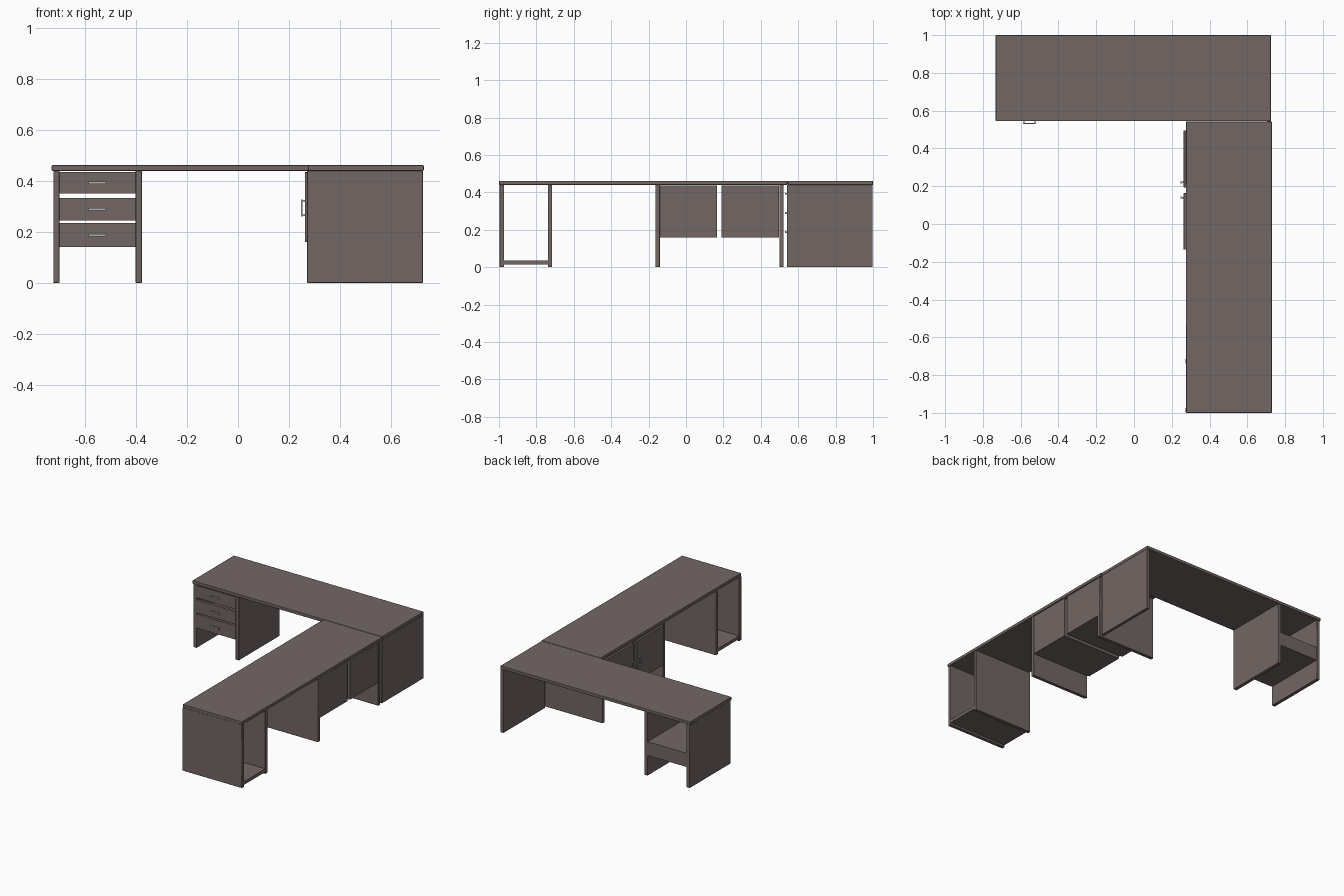
import bpy

if "Cube" in bpy.data.objects:
    bpy.data.objects.remove(bpy.data.objects["Cube"])

def material(name, rgb):
    m = bpy.data.materials.new(name)
    m.diffuse_color = (*rgb, 1)
    m.use_nodes = True
    m.node_tree.nodes["Principled BSDF"].inputs["Base Color"].default_value = m.diffuse_color
    return m

WOOD = material("dark_wood", (0.17, 0.135, 0.13))
METAL = material("pale_metal", (0.45, 0.47, 0.46))

def box(name, x, y, z, mat=WOOD, bevel=0.0):
    """Box from (min, max) ranges on each axis."""
    bpy.ops.mesh.primitive_cube_add(size=1, location=[(a + b) / 2 for a, b in (x, y, z)])
    ob = bpy.context.object
    ob.name = name
    ob.scale = [b - a for a, b in (x, y, z)]
    bpy.ops.object.transform_apply(location=False, rotation=False, scale=True)
    ob.data.materials.append(mat)
    if bevel:
        mod = ob.modifiers.new("edge", 'BEVEL')
        mod.width = bevel
        mod.segments = 2
        bpy.ops.object.shade_smooth_by_angle()
    return ob

H = 0.44            # underside of the worktops
X0, X1 = 0.275, 0.727

# L-shaped worktops
box("back_worktop", (-0.732, 0.725), (0.544, 1.0), (H, 0.462), bevel=0.003)
box("side_worktop", (X0, 0.73), (-1.0, 0.542), (H, 0.462), bevel=0.003)

# Corner end panel
box("corner_panel", (0.703, 0.725), (0.54, 0.997), (0, H), bevel=0.002)

# Drawer pedestal
for i, x in enumerate((-0.726, -0.402)):
    box(f"pedestal_side_{i}", (x, x + 0.024), (0.548, 0.997), (0, H), bevel=0.002)
for i, (a, b, back) in enumerate(((0.14, 0.235, 0.995), (0.245, 0.334, 0.565), (0.35, 0.435, 0.565))):
    box(f"drawer_{i}", (-0.702, -0.402), (0.546, back), (a, b))
    z = (a + b) / 2
    box(f"drawer_handle_{i}", (-0.587, -0.519), (0.529, 0.535), (z - 0.005, z + 0.005), METAL)
    for j, x in enumerate((-0.585, -0.527)):
        box(f"drawer_handle_{i}_post_{j}", (x, x + 0.006), (0.534, 0.547), (z - 0.004, z + 0.004), METAL)

# Open computer bay at the front end
for i, y in enumerate((-0.996, -0.739)):
    box(f"bay_side_{i}", (X0 - 0.003, X1), (y, y + 0.023), (0, H), bevel=0.002)
box("bay_floor", (X0, X1), (-0.975, -0.737), (0.014, 0.036))

# Hanging cupboards between two upright panels
for i, y in enumerate((-0.163, 0.499)):
    box(f"cupboard_side_{i}", (X0, X1), (y, y + 0.023), (0, H), bevel=0.002)
for i, (a, b, hy) in enumerate(((-0.14, 0.165, 0.14), (0.19, 0.498, 0.22))):
    box(f"cupboard_{i}", (0.278, 0.725), (a, b), (0.16, 0.437))
    box(f"cupboard_door_{i}", (0.263, 0.279), (a + 0.004, b - 0.002), (0.16, 0.435), bevel=0.002)
    box(f"door_handle_{i}", (0.247, 0.253), (hy - 0.005, hy + 0.005), (0.26, 0.328), METAL)
    for j, z in enumerate((0.263, 0.319)):
        box(f"door_handle_{i}_post_{j}", (0.252, 0.264), (hy - 0.004, hy + 0.004), (z, z + 0.006), METAL)
